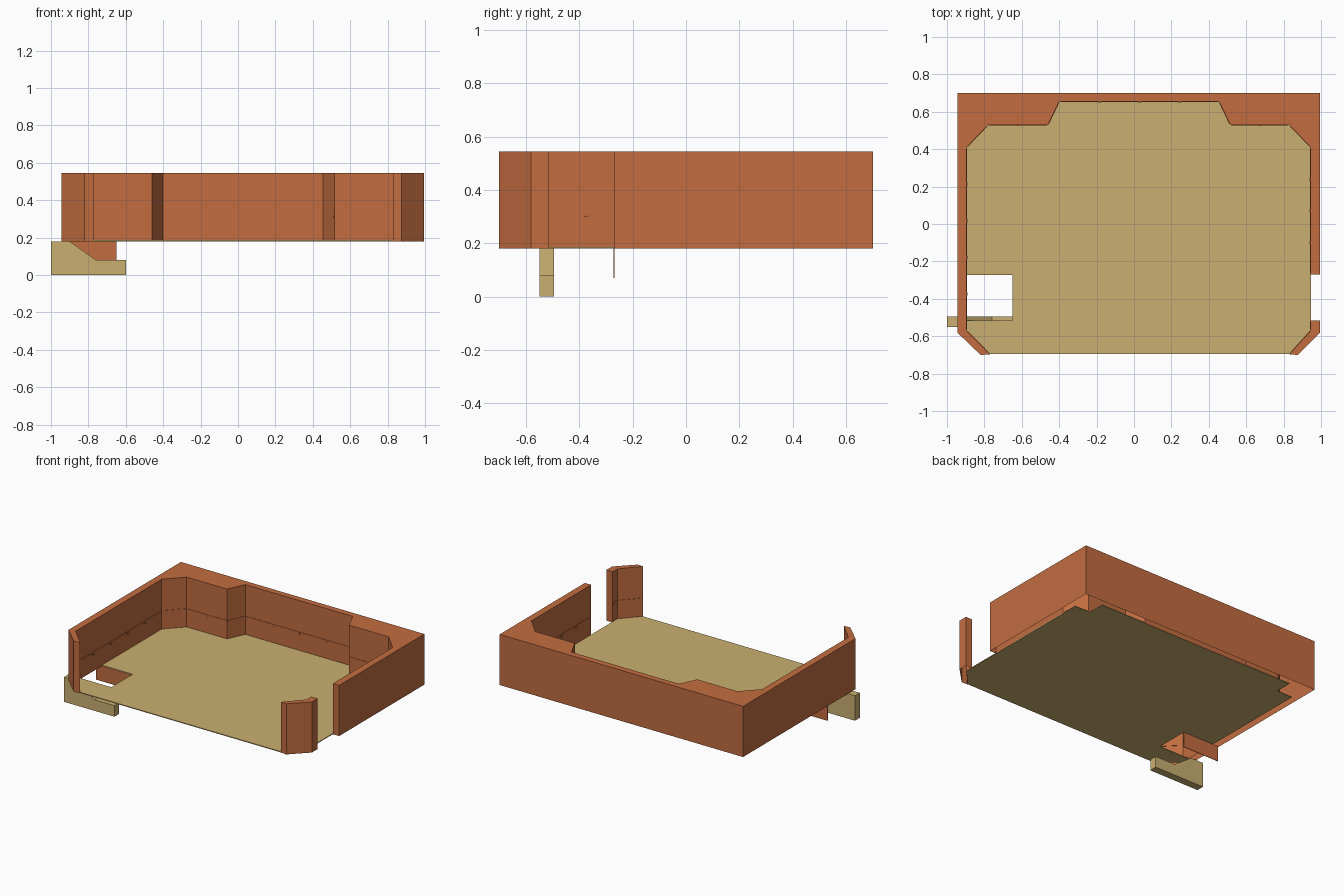
import bpy, bmesh
from mathutils import Vector, Matrix

if "Cube" in bpy.data.objects:
    bpy.data.objects.remove(bpy.data.objects["Cube"])

def mat(name, rgb):
    m = bpy.data.materials.new(name)
    m.diffuse_color = (*rgb, 1)
    m.use_nodes = True
    m.node_tree.nodes["Principled BSDF"].inputs["Base Color"].default_value = m.diffuse_color
    return m

ORANGE = mat("terracotta", (0.54, 0.152, 0.051))
TAN = mat("sand", (0.59, 0.43, 0.165))

def finish(name, bm, material):
    me = bpy.data.meshes.new(name)
    bm.to_mesh(me)
    bm.free()
    me.materials.append(material)
    ob = bpy.data.objects.new(name, me)
    bpy.context.collection.objects.link(ob)
    return ob

def prism(name, pts, lo, hi, material, place=lambda a, b, h: (a, b, h), open_bottom=False):
    """Extrude a closed outline from lo to hi, optionally as an open-bottomed shell."""
    bm = bmesh.new()
    base = bm.faces.new([bm.verts.new(place(a, b, lo)) for a, b in pts])
    top = bmesh.ops.extrude_face_region(bm, geom=[base], use_keep_orig=True)["geom"]
    shift = Vector(place(0, 0, hi)) - Vector(place(0, 0, lo))
    bmesh.ops.translate(bm, vec=shift, verts=[g for g in top if isinstance(g, bmesh.types.BMVert)])
    bmesh.ops.recalc_face_normals(bm, faces=bm.faces)
    if open_bottom:
        bmesh.ops.delete(bm, geom=[base], context='FACES_ONLY')
    return finish(name, bm, material)

Z0, Z1 = 0.18, 0.545

# Inner room outline, from the front left round to the doorway on the right
inner = [(-0.77, -0.697), (-0.895, -0.57), (-0.895, 0.41), (-0.78, 0.53), (-0.46, 0.53),
         (-0.40, 0.655), (0.455, 0.655), (0.515, 0.53), (0.83, 0.53), (0.945, 0.41),
         (0.945, -0.27)]
outer = [(0.995, -0.27), (0.995, 0.70), (-0.945, 0.70), (-0.945, -0.58), (-0.82, -0.70)]
post = [(0.945, -0.515), (0.945, -0.57), (0.83, -0.697), (0.875, -0.70), (0.995, -0.58),
        (0.995, -0.515)]

# Hollow walls, open underneath
prism("walls", inner + outer, Z0, Z1, ORANGE, open_bottom=True)
prism("door_post", post, Z0, Z1, ORANGE, open_bottom=True)

# Floor with stairwell cut-out and notched back corners
floor = [(-0.77, -0.695), (0.83, -0.695), (0.945, -0.57), (0.945, 0.53), (0.82, 0.53),
         (0.82, 0.655), (-0.77, 0.655), (-0.77, 0.53), (-0.895, 0.53), (-0.895, -0.27),
         (-0.65, -0.27), (-0.65, -0.515), (-0.895, -0.515), (-0.895, -0.57)]
prism("floor", floor, Z0, Z0 + 0.006, TAN)

# Stepped side support and the panel below the stairwell
xz = lambda a, b, h: (a, h, b)
support = [(-1, 0), (-0.6, 0), (-0.6, 0.08), (-0.76, 0.08), (-0.9, Z0), (-1, Z0)]
prism("stair_support", support, -0.55, -0.495, TAN, xz)
panel = [(-0.94, 0.07), (-0.65, 0.07), (-0.65, Z0), (-0.94, Z0)]
prism("stairwell_panel", panel, -0.272, -0.268, ORANGE, xz)

# Thin rail with small clips around the inner walls
rail = bmesh.new()

def wall_block(p, d, along, length, z, height, depth):
    n = Vector((d.y, -d.x, 0))
    c = Vector((*p, 0)) + d * along + n * depth / 2
    c.z = z
    m = Matrix.Translation(c) @ Matrix((d, n, (0, 0, 1))).transposed().to_4x4() \
        @ Matrix.Diagonal((length, depth, height, 1))
    bmesh.ops.create_cube(rail, size=1, matrix=m)

for path in (inner, post[:3]):
    for p, q in zip(path, path[1:]):
        d = Vector((q[0] - p[0], q[1] - p[1], 0))
        length = d.length
        d.normalize()
        wall_block(p, d, length / 2, length - 0.012, 0.312, 0.014, 0.003)
        clips = round(length / 0.25)
        if length > 0.2:
            for i in range(1, clips + 1):
                wall_block(p, d, length * i / (clips + 1), 0.018, 0.309, 0.018, 0.006)
bmesh.ops.recalc_face_normals(rail, faces=rail.faces)
finish("wall_rail", rail, ORANGE)
